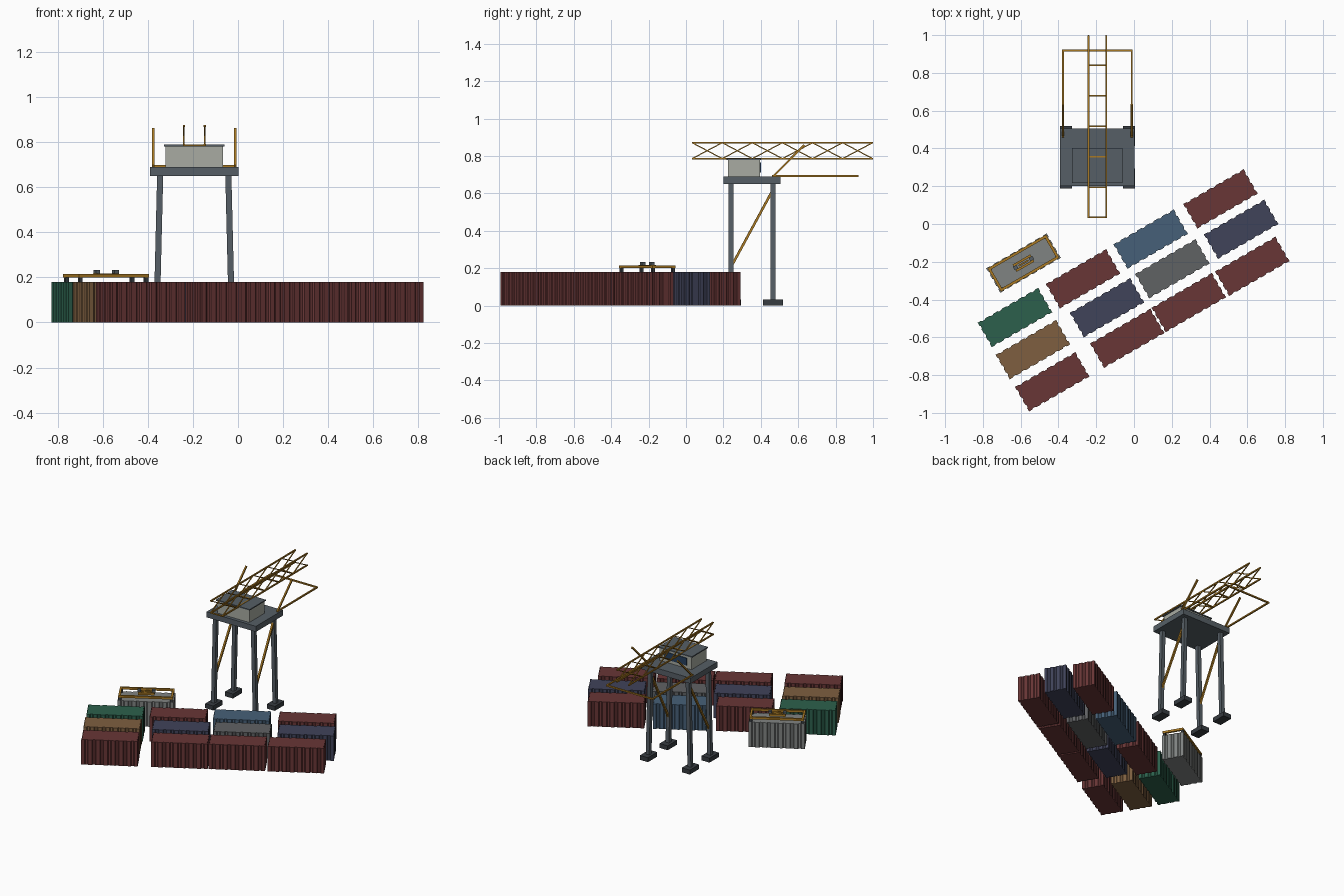
import bpy, bmesh, math
from mathutils import Vector, Matrix

if "Cube" in bpy.data.objects:
    bpy.data.objects.remove(bpy.data.objects["Cube"])

ANG = math.radians(30)
CX = -0.194  # crane centre line


def mat(name, rgb):
    m = bpy.data.materials.new(name)
    m.diffuse_color = [((c / 255 + 0.055) / 1.055) ** 2.4 for c in rgb] + [1]
    m.use_nodes = True
    m.node_tree.nodes["Principled BSDF"].inputs["Base Color"].default_value = m.diffuse_color
    return m


M = {n: mat(n, c) for n, c in {
    "red": (104, 54, 54), "green": (44, 96, 76), "brown": (126, 95, 64),
    "blue": (70, 96, 120), "navy": (64, 67, 90), "grey": (96, 98, 100),
    "light_grey": (128, 131, 130), "steel": (86, 95, 102), "dark": (55, 60, 65),
    "cabin": (168, 171, 162), "glass": (38, 62, 92), "yellow": (170, 122, 36)}.items()}


def finish(name, bm, material):
    bmesh.ops.recalc_face_normals(bm, faces=bm.faces)
    me = bpy.data.meshes.new(name)
    bm.to_mesh(me)
    bm.free()
    me.materials.append(M[material])
    ob = bpy.data.objects.new(name, me)
    bpy.context.collection.objects.link(ob)
    return ob


def add_box(bm, lo, hi):
    lo, hi = Vector(lo), Vector(hi)
    m = Matrix.Translation((lo + hi) / 2) @ Matrix.Diagonal((*(hi - lo), 1))
    bmesh.ops.create_cube(bm, size=1, matrix=m)


def add_bar(bm, a, b, w):
    a, b = Vector(a), Vector(b)
    d = b - a
    m = Matrix.Translation((a + b) / 2) @ d.to_track_quat('Z', 'Y').to_matrix().to_4x4()
    bmesh.ops.create_cube(bm, size=1, matrix=m @ Matrix.Diagonal((w, w, d.length, 1)))


def boxes(name, material, items):
    bm = bmesh.new()
    for lo, hi in items:
        add_box(bm, lo, hi)
    return finish(name, bm, material)


def bars(name, material, items):
    bm = bmesh.new()
    for a, b, w in items:
        add_bar(bm, a, b, w)
    return finish(name, bm, material)


def place(ob, x, y):
    ob.location = (x, y, 0)
    ob.rotation_euler = (0, 0, ANG)


# Containers: corrugated outline extruded upwards
L, W, H = 0.370, 0.150, 0.18


def container(name, x, y, material):
    pts = []
    corners = [Vector(c) for c in ((-L/2, -W/2), (L/2, -W/2), (L/2, W/2), (-L/2, W/2))]
    for i, n in enumerate((7, 3, 7, 3)):
        a, b = corners[i], corners[(i + 1) % 4]
        d = (b - a).normalized()
        inward = Vector((-d.y, d.x)) * 0.005
        pts.append(a)
        step = ((b - a).length - 0.016) / n
        for k in range(n):
            for t, deep in ((0.25, 0), (0.37, 1), (0.63, 1), (0.75, 0)):
                pts.append(a + d * (0.008 + (k + t) * step) + inward * deep)
    bm = bmesh.new()
    face = bm.faces.new([bm.verts.new((p.x, p.y, 0)) for p in pts])
    top = bmesh.ops.extrude_face_region(bm, geom=[face], use_keep_orig=True)["geom"]
    bmesh.ops.translate(bm, verts=[v for v in top if isinstance(v, bmesh.types.BMVert)], vec=(0, 0, H))
    place(finish(name, bm, material), x, y)


stack = [(-.63, -.495, "green"), (-.535, -.665, "brown"), (-.433, -.835, "red"),
         (-.27, -.29, "red"), (-.143, -.443, "navy"), (-.036, -.605, "red"),
         (.088, -.08, "blue"), (.203, -.237, "grey"), (.29, -.416, "red"),
         (.458, .133, "red"), (.567, -.028, "navy"), (.626, -.224, "red")]
for i, (x, y, c) in enumerate(stack):
    container(f"container_{i + 1}", x, y, c)
SX, SY = -.585, -.207
container("lifted_container", SX, SY, "light_grey")


# Spreader frame resting on the single container
def ring(hx, hy, w, z0, z1):
    out = []
    for s in (-1, 1):
        out.append(((-hx, s*hy - w/2, z0), (hx, s*hy + w/2, z1)))
        out.append(((s*hx - w/2, -hy - w/2, z0), (s*hx + w/2, hy + w/2, z1)))
    return out


place(boxes("spreader_frame", "yellow", ring(.172, .064, .014, .2, .215)), SX, SY)
place(boxes("spreader_head_block", "yellow",
            ring(.048, .016, .012, .203, .218) + [((-.03, -.004, .203), (.03, .004, .218))]), SX, SY)
place(boxes("spreader_corner_locks", "dark",
            [((sx*.168 - .008, sy*.062 - .008, .178), (sx*.168 + .008, sy*.062 + .008, .202))
             for sx in (-1, 1) for sy in (-1, 1)]), SX, SY)
place(boxes("spreader_sheaves", "steel",
            [((s*.048 - .011, -.011, .216), (s*.048 + .011, .011, .232)) for s in (-1, 1)]), SX, SY)

# Crane legs, feet and side braces
YF, YB = .24, .465
for side, s in (("left", -1), ("right", 1)):
    for end, y in (("front", YF), ("rear", YB)):
        fx = CX + s*.167
        bars(f"{side}_{end}_leg", "steel", [((fx, y, .01), (CX + s*.151, y, .66), .027)])
        boxes(f"{side}_{end}_foot", "dark", [((fx - .032, y - .053, 0), (fx + .032, y + .053, .032))])
    bars(f"{side}_leg_brace", "yellow",
         [((CX + s*.162, YF, .205), (CX + s*.153, YB, .62), .013)])

# Deck and machinery cabin
boxes("deck", "steel", [((CX - .197, .2, .65), (CX + .197, .506, .69))])
boxes("cabin", "cabin", [((CX - .127, .224, .69), (CX + .127, .396, .781))])
boxes("cabin_roof", "steel", [((CX - .134, .217, .78), (CX + .134, .402, .788))])
boxes("cabin_window", "glass", [((CX - .09, .39, .712), (CX + .09, .4, .765))])

# Boom: two side trusses joined by rungs along the lower chords
BX, ZL, ZU, Y0, BAYS = .0465, .786, .871, .033, 6
step = (.998 - Y0) / BAYS
for side, s in (("left", -1), ("right", 1)):
    x = CX + s*BX
    parts = [((x, Y0, z), (x, .999, z), .009) for z in (ZL, ZU)]
    for k in range(BAYS):
        a, b = Y0 + k*step, Y0 + (k + 1)*step
        parts += [((x, a, ZL), (x, b, ZU), .006), ((x, a, ZU), (x, b, ZL), .006)]
    bars(f"{side}_boom_truss", "yellow", parts)
bars("boom_rungs", "yellow",
     [((CX - BX, Y0 + k*step + .002, ZL), (CX + BX, Y0 + k*step + .002, ZL), .008) for k in range(BAYS)])

# Outreach frame and raised struts at the rear deck edge
FX = .182
bars("outreach_frame", "yellow",
     [((CX + s*FX, .46, .693), (CX + s*FX, .918, .693), .010) for s in (-1, 1)]
     + [((CX - FX - .005, .918, .693), (CX + FX + .005, .918, .693), .010)])
bars("raised_struts", "yellow",
     [((CX + s*FX, .463, .688), (CX + s*FX, .632, .858), .011) for s in (-1, 1)])
